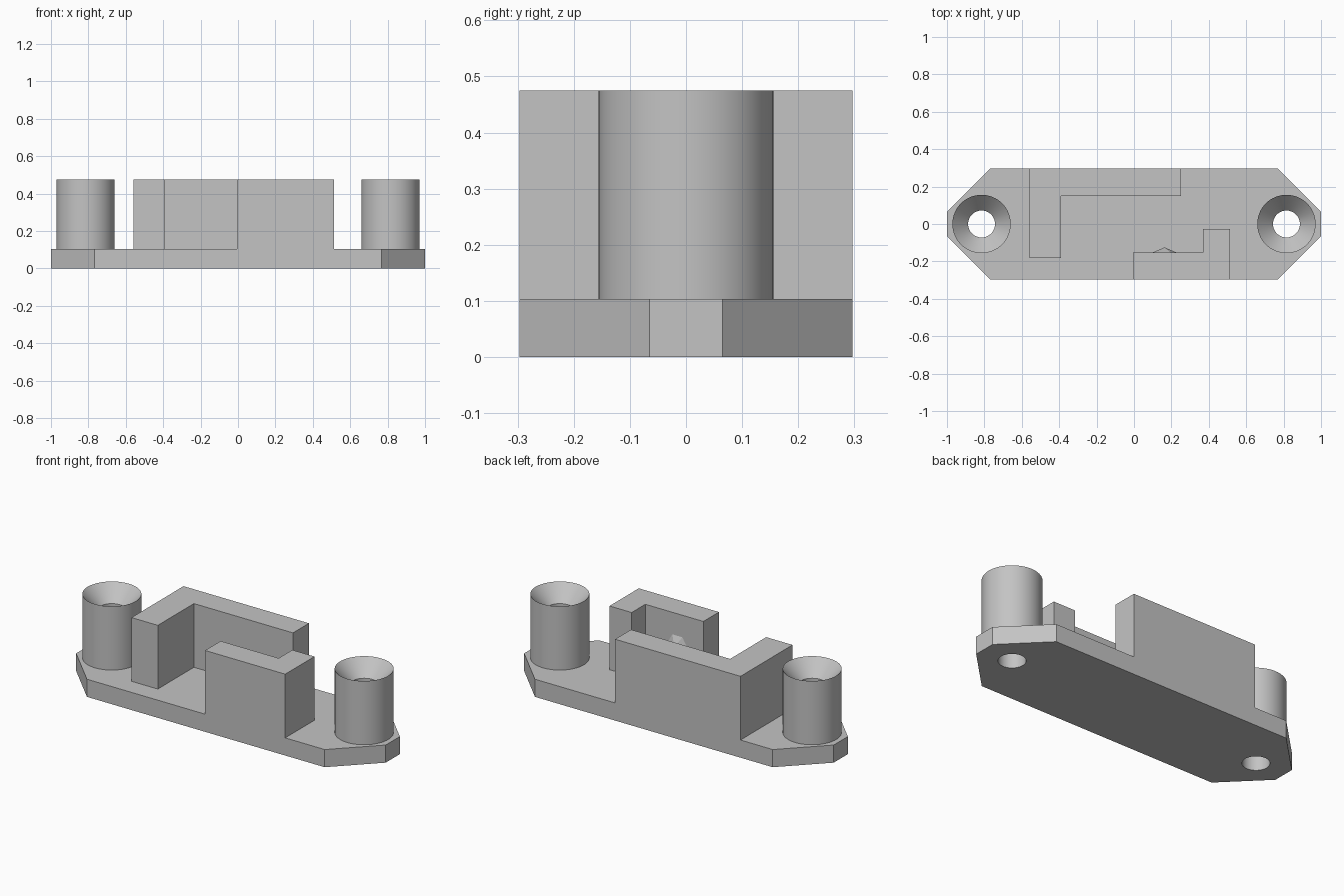
import bpy
import bmesh
from math import cos, sin, pi
from mathutils import Matrix

if "Cube" in bpy.data.objects:
    bpy.data.objects.remove(bpy.data.objects["Cube"], do_unlink=True)

BASE_TOP, TOP = 0.103, 0.475
HALF_W = 0.297
POST_X, POST_R, HOLE_R = 0.815, 0.156, 0.072
SEGMENTS = 64

grey = bpy.data.materials.new("plain grey")
grey.use_nodes = True
colour = (0.55, 0.55, 0.55, 1)
grey.diffuse_color = colour
grey.node_tree.nodes["Principled BSDF"].inputs["Base Color"].default_value = colour


def finish(name, bm, smooth=False):
    bmesh.ops.recalc_face_normals(bm, faces=bm.faces)
    mesh = bpy.data.meshes.new(name)
    bm.to_mesh(mesh)
    bm.free()
    mesh.materials.append(grey)
    obj = bpy.data.objects.new(name, mesh)
    bpy.context.collection.objects.link(obj)
    if smooth:
        bpy.ops.object.select_all(action="DESELECT")
        obj.select_set(True)
        bpy.context.view_layer.objects.active = obj
        bpy.ops.object.shade_smooth_by_angle(angle=pi / 6)
    return obj


def circle(cx, radius):
    steps = [2 * pi * i / SEGMENTS for i in range(SEGMENTS)]
    return [(cx + radius * cos(a), radius * sin(a)) for a in steps]


def extrude_outline(name, loops, z0, z1, smooth=False):
    """Fill an outline (further loops are holes) and extrude it upwards."""
    bm = bmesh.new()
    for loop in loops:
        verts = [bm.verts.new((x, y, z0)) for x, y in loop]
        for a, b in zip(verts, verts[1:] + verts[:1]):
            bm.edges.new((a, b))
    if len(loops) == 1:
        bm.faces.new(list(bm.verts))
    else:
        bmesh.ops.triangle_fill(bm, use_beauty=True, edges=bm.edges[:])
    new = bmesh.ops.extrude_face_region(bm, geom=bm.faces[:], use_keep_orig=True)
    moved = [g for g in new["geom"] if isinstance(g, bmesh.types.BMVert)]
    bmesh.ops.translate(bm, verts=moved, vec=(0, 0, z1 - z0))
    return finish(name, bm, smooth)


def post(name, cx):
    """Hollow post with a countersunk mouth, spun from its wall profile."""
    bm = bmesh.new()
    profile = [(POST_R, BASE_TOP), (POST_R, TOP), (HOLE_R, TOP - 0.09), (HOLE_R, BASE_TOP)]
    verts = [bm.verts.new((cx + r, 0, z)) for r, z in profile]
    edges = [bm.edges.new(pair) for pair in zip(verts, verts[1:] + verts[:1])]
    bmesh.ops.spin(bm, geom=verts + edges, cent=(cx, 0, 0), axis=(0, 0, 1),
                   angle=2 * pi, steps=SEGMENTS)
    bmesh.ops.remove_doubles(bm, verts=bm.verts, dist=0.0001)
    return finish(name, bm, smooth=True)


# Base plate with chamfered corners and two screw holes
half = [(1, -0.065), (1, 0.065), (0.768, HALF_W), (-0.768, HALF_W)]
outline = half + [(-x, -y) for x, y in half]
extrude_outline("base_plate", [outline, circle(POST_X, HOLE_R), circle(-POST_X, HOLE_R)],
                0, BASE_TOP, smooth=True)

# Screw posts
post("left_post", POST_X)
post("right_post", -POST_X)

# L-shaped walls
extrude_outline("back_wall", [[(-0.56, -0.183), (-0.39, -0.183), (-0.39, 0.15),
                               (0.25, 0.15), (0.25, HALF_W), (-0.56, HALF_W)]], BASE_TOP, TOP)
extrude_outline("front_wall", [[(-0.005, -HALF_W), (0.513, -HALF_W), (0.513, -0.027),
                                (0.37, -0.027), (0.37, -0.153), (-0.005, -0.153)]], BASE_TOP, TOP)

# Small faceted nub on the inner face of the front wall
bm = bmesh.new()
bmesh.ops.create_cone(bm, cap_ends=True, segments=6, radius1=0.065, radius2=0, depth=0.028,
                      matrix=Matrix.Translation((0.163, -0.139, 0.29))
                      @ Matrix.Rotation(-pi / 2, 4, "X") @ Matrix.Rotation(pi / 6, 4, "Z"))
finish("wall_nub", bm)
